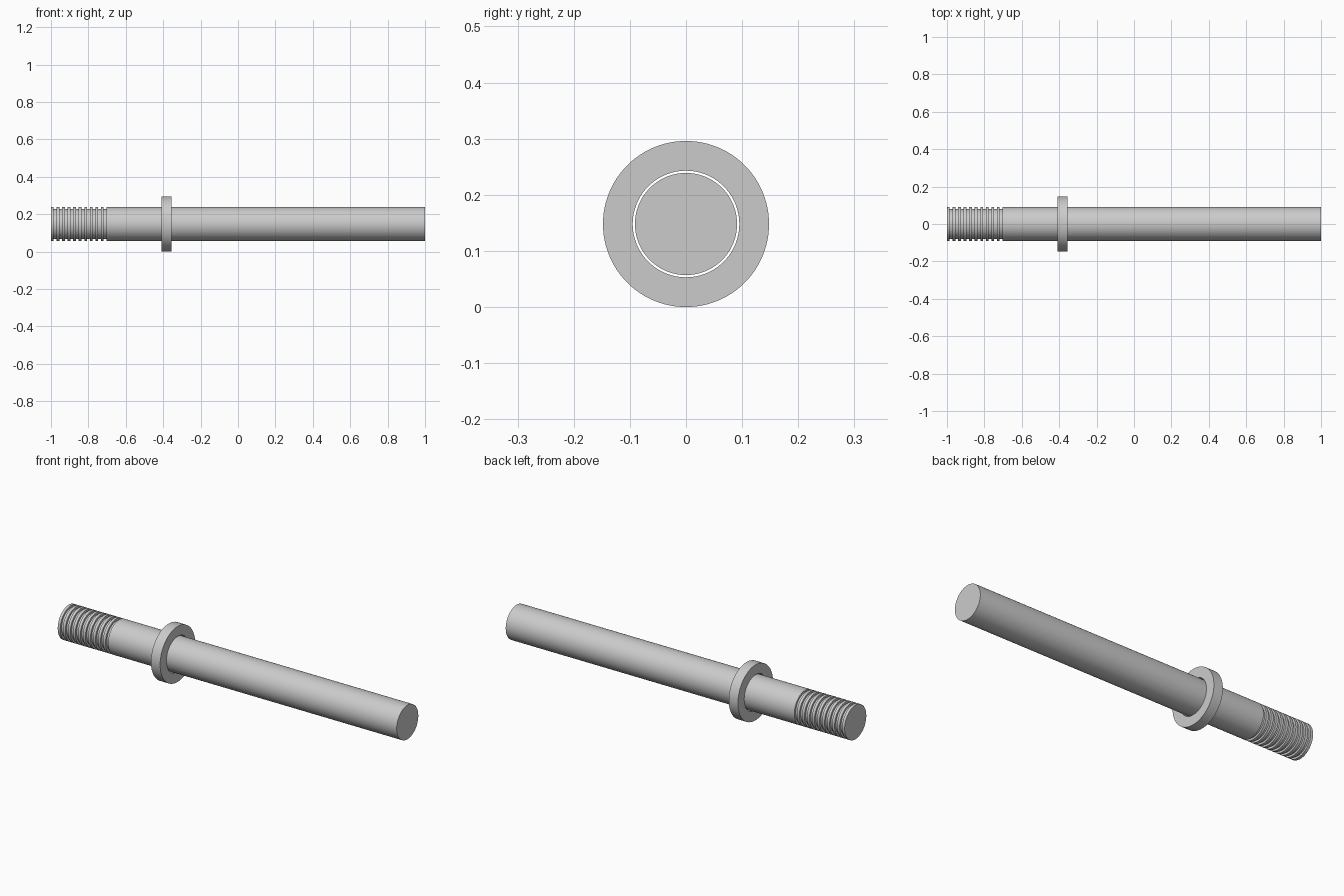
import bpy, bmesh, math

if "Cube" in bpy.data.objects:
    bpy.data.objects.remove(bpy.data.objects["Cube"])

CZ, SEG = 0.148, 96
steel = bpy.data.materials.new("grey steel")
steel.diffuse_color = (0.6, 0.6, 0.6, 1)
steel.use_nodes = True
steel.node_tree.nodes["Principled BSDF"].inputs["Base Color"].default_value = steel.diffuse_color

def lathe(name, profile, closed=False):
    """Revolve (x, radius) points around the x axis at height CZ."""
    bm = bmesh.new()
    rings = [[bm.verts.new((x, r * math.cos(2 * math.pi * i / SEG),
                            CZ + r * math.sin(2 * math.pi * i / SEG)))
              for i in range(SEG)] for x, r in profile]
    pairs = list(zip(rings, rings[1:]))
    if closed:
        pairs.append((rings[-1], rings[0]))
    for a, b in pairs:
        for i in range(SEG):
            j = (i + 1) % SEG
            bm.faces.new((a[i], a[j], b[j], b[i]))
    if not closed:
        bm.faces.new(rings[0])
        bm.faces.new(rings[-1])
    bmesh.ops.recalc_face_normals(bm, faces=bm.faces)
    me = bpy.data.meshes.new(name)
    bm.to_mesh(me)
    bm.free()
    ob = bpy.data.objects.new(name, me)
    bpy.context.collection.objects.link(ob)
    me.materials.append(steel)
    bpy.context.view_layer.objects.active = ob
    ob.select_set(True)
    bpy.ops.object.shade_smooth_by_angle(angle=math.radians(30))
    ob.select_set(False)
    return ob

# shaft with ten square grooves at the left end
R, G, PITCH = 0.091, 0.080, 0.0297
prof = [(-1, R)]
for k in range(10):
    x = -1 + k * PITCH
    prof += [(x + PITCH * 0.5, R), (x + PITCH * 0.5, G),
             (x + PITCH, G), (x + PITCH, R)]
prof.append((1, R))
lathe("grooved_shaft", prof)

# loose collar with a small clearance around the shaft
lathe("collar", [(-0.41, 0.095), (-0.41, 0.148), (-0.356, 0.148), (-0.356, 0.095)], True)
